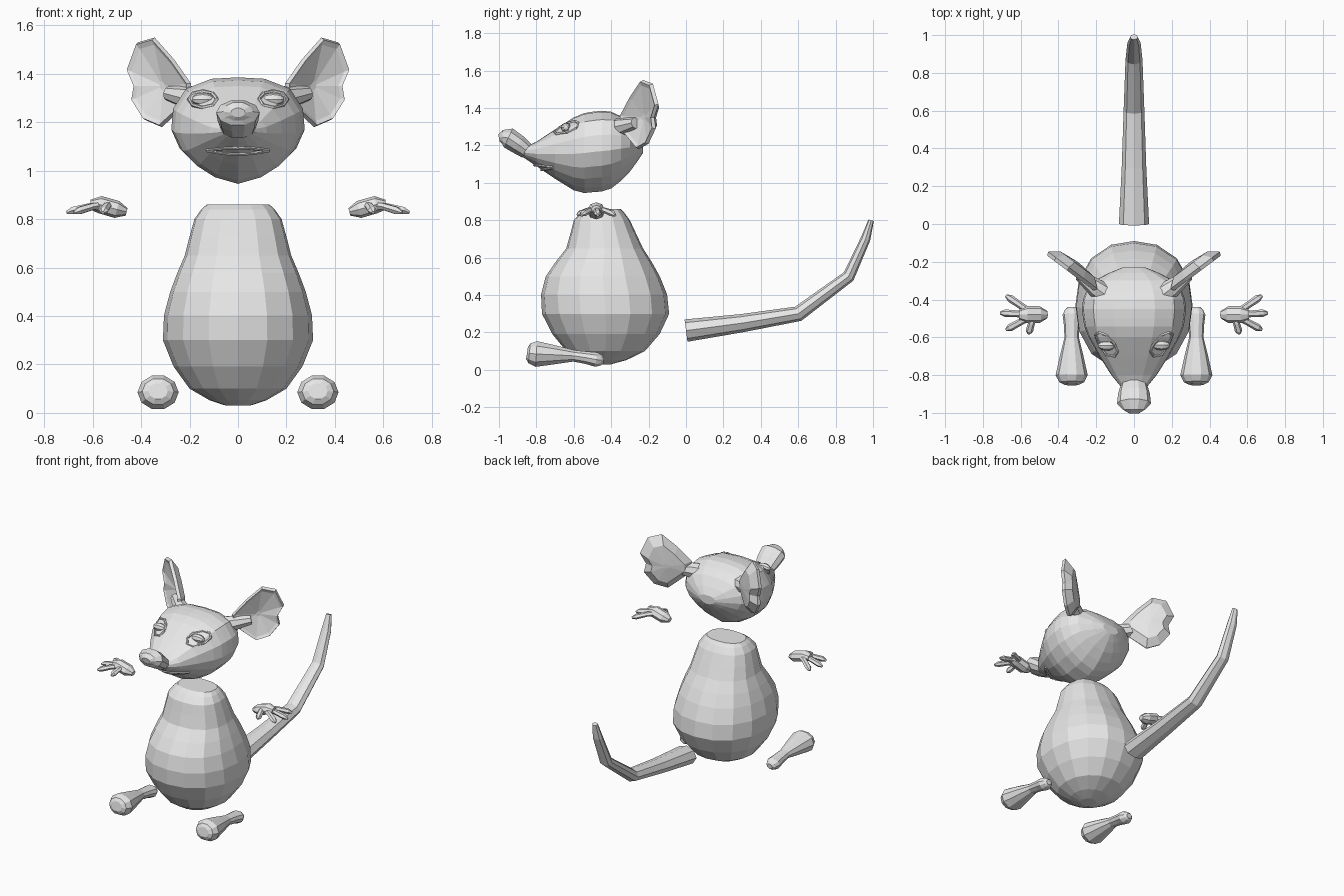
import bpy
import bmesh
from math import cos, sin, pi
from mathutils import Vector
from mathutils.bvhtree import BVHTree

if "Cube" in bpy.data.objects:
    bpy.data.objects.remove(bpy.data.objects["Cube"], do_unlink=True)

colour = (.8, .8, .8, 1)
grey = bpy.data.materials.new("plain grey")
grey.use_nodes = True
grey.diffuse_color = colour
grey.node_tree.nodes["Principled BSDF"].inputs["Base Color"].default_value = colour


def loft(name, rings):
    """Skin a list of equal rings and cap both ends."""
    bm = bmesh.new()
    loops = [[bm.verts.new(point) for point in ring] for ring in rings]
    for lower, upper in zip(loops, loops[1:]):
        for i in range(len(lower)):
            bm.faces.new((lower[i - 1], lower[i], upper[i], upper[i - 1]))
    bm.faces.new(loops[0])
    bm.faces.new(loops[-1])
    bmesh.ops.recalc_face_normals(bm, faces=bm.faces)
    mesh = bpy.data.meshes.new(name)
    bm.to_mesh(mesh)
    bm.free()
    mesh.materials.append(grey)
    obj = bpy.data.objects.new(name, mesh)
    bpy.context.collection.objects.link(obj)
    return obj


def oval(count, upper=2, lower=2):
    """Unit superellipse, with its own squareness above and below."""
    points = []
    for i in range(count):
        angle = 2 * pi * i / count
        across, along = cos(angle), sin(angle)
        power = upper if along > 0 else lower
        reach = (abs(across) ** power + abs(along) ** power) ** (-1 / power)
        points.append((across * reach, along * reach))
    return points


def refine(keys):
    """Add a smoothly curved station halfway between neighbouring keys."""
    result = [keys[0]]
    for i in range(len(keys) - 1):
        before, start = keys[max(i - 1, 0)], keys[i]
        end, after = keys[i + 1], keys[min(i + 2, len(keys) - 1)]
        result.append(tuple((9 * (b + c) - a - d) / 16
                            for a, b, c, d in zip(before, start, end, after)))
        result.append(end)
    return result


def tube(name, path, flat=1, count=8, reference=(0, 0, 1)):
    """Sweep an oval along (x, y, z, radius) stations."""
    centres = [Vector(station[:3]) for station in path]
    rings = []
    for i, centre in enumerate(centres):
        ahead = centres[min(i + 1, len(centres) - 1)]
        behind = centres[max(i - 1, 0)]
        tangent = (ahead - behind).normalized()
        side = tangent.cross(Vector(reference)).normalized()
        up = side.cross(tangent) * flat
        radius = path[i][3]
        rings.append([centre + (side * u + up * v) * radius for u, v in oval(count)])
    return loft(name, rings)


# Body: height, half width, front, back; squarer towards the shoulders
body = [(.03, .05, -.5, -.4), (.1, .2, -.64, -.22), (.3, .31, -.77, -.09),
        (.5, .28, -.75, -.14), (.65, .22, -.64, -.23), (.8, .18, -.6, -.3),
        (.86, .13, -.53, -.35)]
rings = []
for height, width, front, back in refine(body):
    middle, depth = (back + front) / 2, (back - front) / 2
    square = 2 + height * .7
    rings.append([(width * u, middle + depth * v, height)
                  for u, v in oval(16, square, square)])
loft("body", rings)

# Head: distance back, half width, top, bottom; flat crown and narrow chin
head = [(-.89, .04, 1.18, 1.15), (-.8, .12, 1.22, 1.09), (-.6, .24, 1.35, .96),
        (-.5, .27, 1.38, .95), (-.4, .27, 1.38, .97), (-.3, .21, 1.32, 1.06),
        (-.23, .06, 1.22, 1.16)]
rings = []
for y, width, top, bottom in refine(head):
    middle, half = (top + bottom) / 2, (top - bottom) / 2
    rings.append([(width * u, y, middle + half * v) for u, v in oval(16, 2.8, 1.6)])
skull = loft("head", rings)
skin = BVHTree.FromPolygons([vertex.co for vertex in skull.data.vertices],
                            [face.vertices for face in skull.data.polygons])


def on_face(x, z):
    """Point on the front of the head."""
    return skin.ray_cast(Vector((x, -2, z)), Vector((0, 1, 0)))[0]


# Nose bulb on the snout
nose = [(0, -1, 1.24, .03), (0, -.95, 1.24, .09), (0, -.85, 1.17, .07)]
tube("nose", refine(nose), flat=.65, count=10)

# Lips bowed apart along the mouth
for name, bow in (("upper_lip", .012), ("lower_lip", -.014)):
    path = []
    for i in range(-3, 4):
        share = i / 3
        spot = on_face(share / 8, 1.083 + bow * (1 - share * share))
        path.append((*spot, .011))
    tube(name, path, flat=.7, count=6)

# Tail
tube("tail", [(0, 0, .21, .08), (0, .3, .25, .065), (0, .6, .3, .055),
              (0, .87, .5, .045), (0, .96, .7, .035), (0, .99, .8, .02)], flat=.75)

# Ear outline, and shells from the hollow front to the rounded back: scale, offset
outline = [(.2, 1.36), (.27, 1.46), (.35, 1.55), (.42, 1.53), (.46, 1.42),
           (.43, 1.35), (.44, 1.29), (.39, 1.21), (.32, 1.18), (.2, 1.29)]
shells = [(.1, -.03), (.85, 0), (.95, .01), (1, -.01), (.7, -.05), (.1, -.06)]
ear_x, ear_z = .33, 1.35

for sign, side in ((1, "left"), (-1, "right")):
    # Ears swept backwards as they go out
    rings = []
    for scale, offset in shells:
        ring = []
        for x, z in outline:
            x = ear_x + (x - ear_x) * scale
            z = ear_z + (z - ear_z) * scale
            ring.append((sign * (x + offset * .6), x * .75 - .5 - offset * .8, z))
        rings.append(ring)
    loft(side + "_ear", rings)
    tube(side + "_ear_root", [(sign * .13, -.39, 1.28, .06), (sign * .2, -.34, 1.3, .05),
                              (sign * .29, -.27, 1.32, .03)])

    # Eyes with rimmed lids
    eye_x, eye_z = sign * .145, 1.295
    centre = on_face(eye_x, eye_z)
    eye, lid = [], []
    for i in range(9):
        angle = pi * i / 8
        eye.append((eye_x - cos(angle) * .045, centre.y, eye_z, .003 + sin(angle) * .024))
        spot = on_face(eye_x + cos(angle * 2) * .058, eye_z + sin(angle * 2) * .034)
        lid.append((*spot, .008))
    tube(side + "_eye", eye)
    tube(side + "_eyelid", lid, count=6, reference=(0, 1, 0))

    # Feet with a wide toe, narrow waist and round heel
    foot = [(-.85, .09, .04), (-.8, .085, .085), (-.6, .075, .038),
            (-.48, .055, .048), (-.44, .05, .02)]
    tube(side + "_foot", [(sign * .33, *station) for station in refine(foot)],
         flat=.85, count=10)

    # Hands: palm, three fingers and a thumb fanned from the knuckles
    palm = [(.46, .83, .02), (.5, .84, .045), (.57, .86, .045), (.61, .86, .025)]
    tube(side + "_palm", [(sign * x, -.48, z, radius) for x, z, radius in palm], flat=.8)
    for name, angle, length in (("back_finger", .6, .17), ("middle_finger", .05, .17),
                                ("front_finger", -.5, .16), ("thumb", -1.3, .1)):
        finger = []
        for share, radius in ((0, .02), (.5, .018), (.9, .02), (1.05, .008)):
            reach = length * share
            finger.append((sign * (.53 + reach * cos(angle)), -.48 + reach * sin(angle),
                           .86 - share * share * .03, radius))
        tube(side + "_" + name, finger, flat=.85, count=6)
